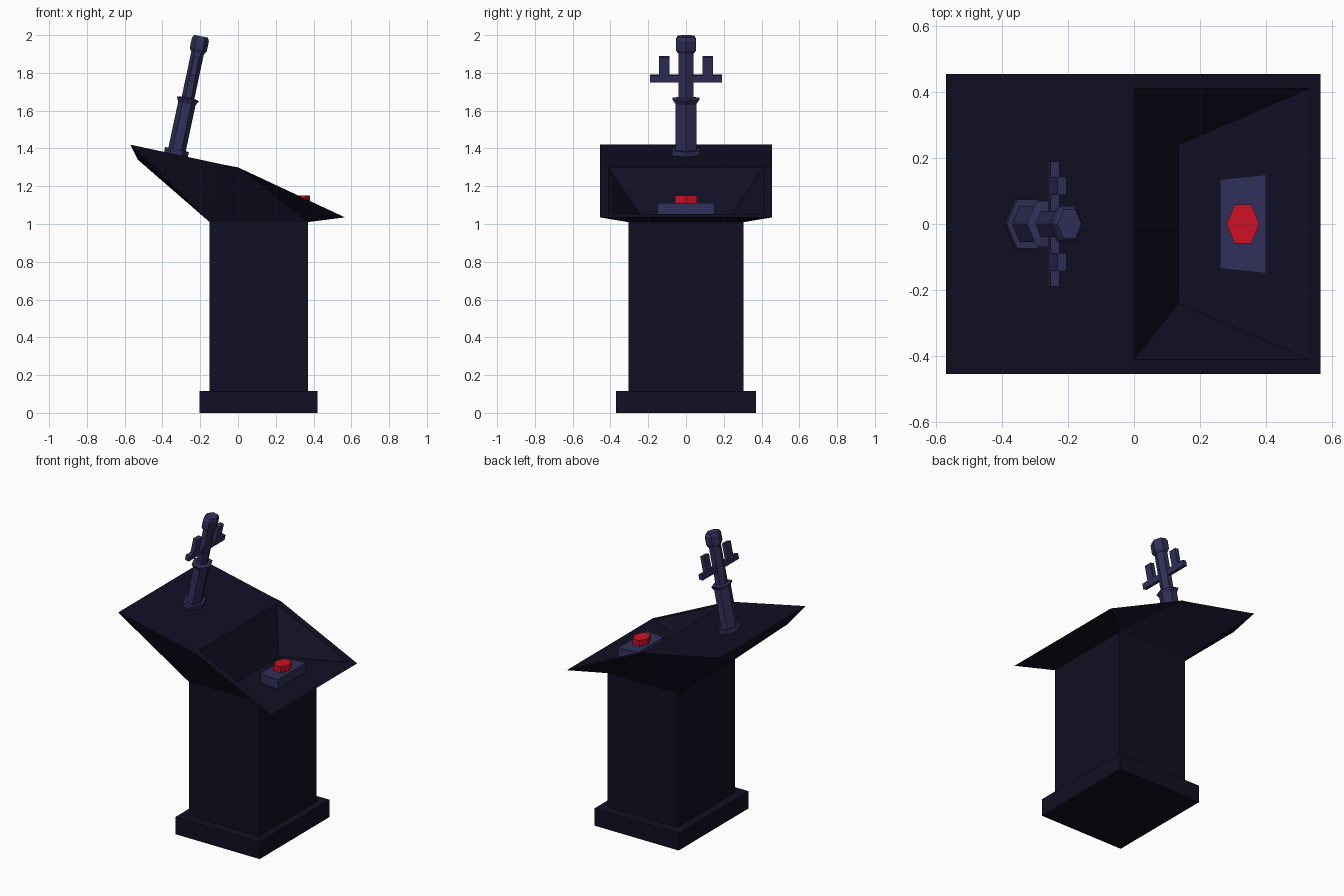
import bpy, bmesh, math
from mathutils import Matrix, Vector

cube = bpy.data.objects.get("Cube")
if cube:
    bpy.data.objects.remove(cube, do_unlink=True)


def material(name, rgb):
    m = bpy.data.materials.new(name)
    m.use_nodes = True
    m.diffuse_color = (*rgb, 1)
    m.node_tree.nodes["Principled BSDF"].inputs["Base Color"].default_value = (*rgb, 1)
    return m


NAVY = material("dark navy", (0.005, 0.005, 0.017))
BLUE = material("slate blue", (0.03, 0.03, 0.1))
RED = material("button red", (0.62, 0.005, 0.02))


def finish(name, bm, mat, matrix=None):
    bmesh.ops.recalc_face_normals(bm, faces=bm.faces)
    if matrix:
        bm.transform(matrix)
    mesh = bpy.data.meshes.new(name)
    bm.to_mesh(mesh)
    bm.free()
    mesh.materials.append(mat)
    ob = bpy.data.objects.new(name, mesh)
    bpy.context.collection.objects.link(ob)
    return ob


def box(name, lo, hi, mat, matrix=None):
    bm = bmesh.new()
    bmesh.ops.create_cube(bm, size=1)
    lo, hi = Vector(lo), Vector(hi)
    for v in bm.verts:
        v.co = (lo + hi) / 2 + v.co * (hi - lo)
    return finish(name, bm, mat, matrix)


def hex_loft(name, rings, mat, matrix):
    """Six-sided shaft, wider in y, through (height, radius) rings."""
    bm = bmesh.new()
    loops = []
    for z, r in rings:
        angles = [i * math.pi / 3 for i in range(6)]
        loops.append([bm.verts.new((r * math.cos(a), 1.35 * r * math.sin(a), z)) for a in angles])
    for a, b in zip(loops, loops[1:]):
        for i in range(6):
            j = (i + 1) % 6
            bm.faces.new((a[i], a[j], b[j], b[i]))
    bm.faces.new(loops[0])
    bm.faces.new(loops[-1])
    return finish(name, bm, mat, matrix)


# Pedestal
box("plinth", (-0.205, -0.37, 0), (0.42, 0.37, 0.115), NAVY)
box("column", (-0.15, -0.305, 0.1), (0.37, 0.305, 1.01), NAVY)

# Desk top: mirrored corner points, with a wedge-shaped recess
points = {
    "high": (-0.57, 0.455, 1.42), "bend": (-0.08, 0.315 + 0.14, 1.315),
    "ridge": (0, 0.455, 1.30), "low": (0.565, 0.455, 1.035),
    "lip": (-0.53, 0.31, 1.34),
    "neck_a": (-0.15, 0.305, 1.01), "neck_b": (0.37, 0.305, 1.01),
    "cut_a": (0, 0.41, 1.30), "cut_b": (0.53, 0.41, 1.052),
    "floor": (0.135, 0.24, 1.045),
}
bm = bmesh.new()
sides = [{k: bm.verts.new((x, s * y, z)) for k, (x, y, z) in points.items()} for s in (1, -1)]
side_faces = ["high lip neck_a", "high neck_a bend", "bend neck_a ridge",
              "ridge neck_a neck_b", "ridge neck_b low",
              "ridge low cut_b cut_a", "cut_a cut_b floor"]
for side in sides:
    for f in side_faces:
        bm.faces.new([side[k] for k in f.split()])
# Strips spanning from one side to the other
spans = ["high bend", "bend ridge cut_a", "cut_a floor", "floor cut_b", "cut_b low",
         "low neck_b", "neck_b neck_a", "neck_a lip", "lip high"]
for s in spans:
    keys = s.split()
    bm.faces.new([sides[0][k] for k in keys] + [sides[1][k] for k in reversed(keys)])
finish("desk_top", bm, NAVY)

# Button and its housing, slightly wider toward the user
housing = box("button_housing", (0.26, -0.15, 1.03), (0.4, 0.15, 1.112), BLUE)
for v in housing.data.vertices:
    if v.co.x < 0.3:
        v.co.y *= 0.9
hex_loft("button", [(1.1, 0.05), (1.15, 0.05)], RED, Matrix.Translation((0.33, 0, 0)))

# Tilted microphone
tilt = Matrix.Translation((-0.33, 0, 1.36)) @ Matrix.Rotation(math.radians(12), 4, "Y")
hex_loft("mic_foot", [(-0.01, 0.064), (0.035, 0.064)], BLUE, tilt)
hex_loft("mic_lower_shaft", [(0, 0.047), (0.285, 0.047), (0.31, 0.06), (0.315, 0.034)], BLUE, tilt)
hex_loft("mic_upper_shaft", [(0.3, 0.034), (0.57, 0.034)], BLUE, tilt)
hex_loft("mic_head", [(0.56, 0.037), (0.578, 0.046), (0.63, 0.046), (0.648, 0.037)], BLUE, tilt)
box("mic_crossbar", (-0.014, -0.19, 0.402), (0.014, 0.19, 0.438), BLUE, tilt)
for name, s in (("left", 1), ("right", -1)):
    box("mic_prong_" + name, (-0.014, s * 0.115 - 0.027, 0.42),
        (0.014, s * 0.115 + 0.027, 0.537), BLUE, tilt)
